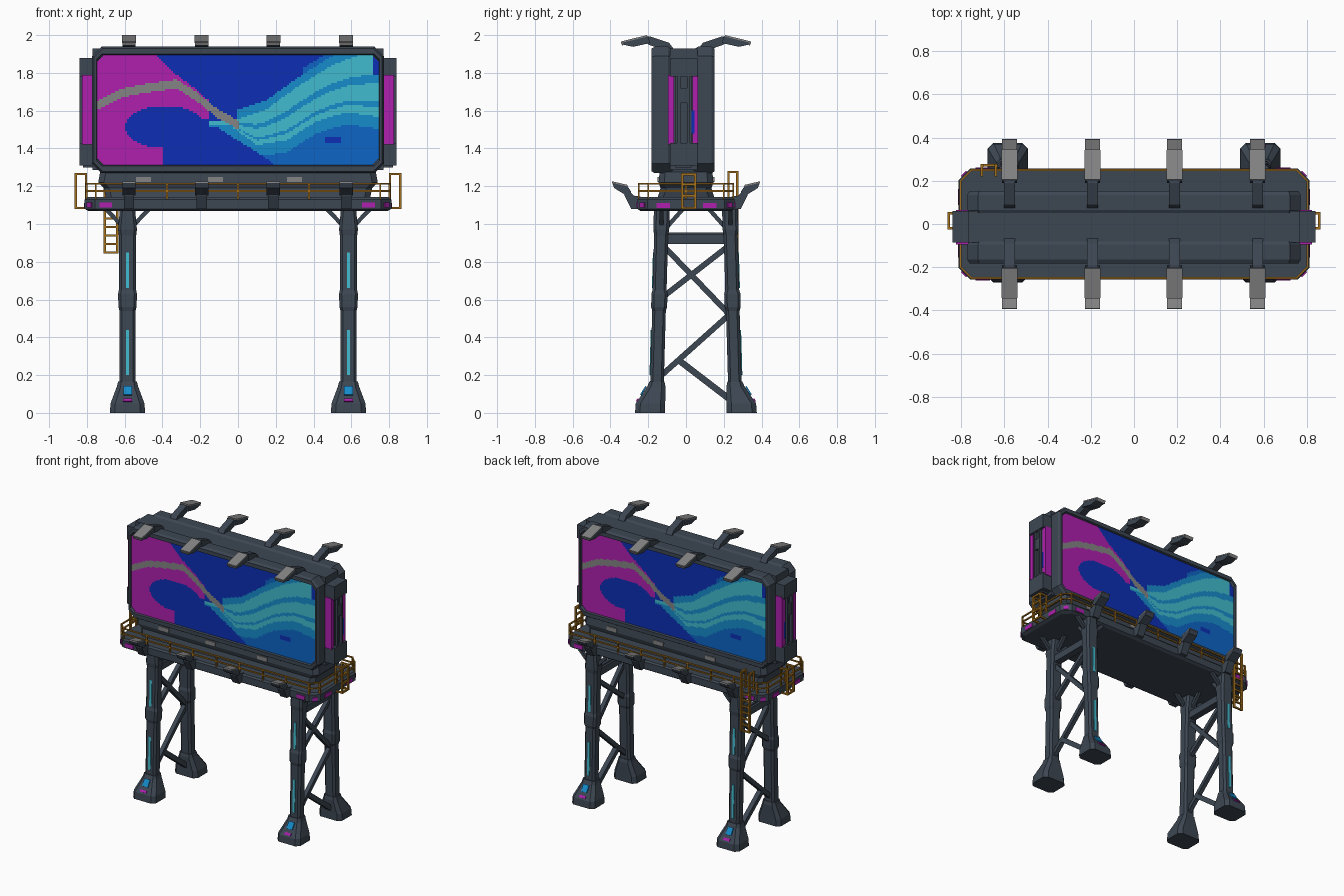
import bpy, bmesh, math
from mathutils import Vector

if "Cube" in bpy.data.objects:
    bpy.data.objects.remove(bpy.data.objects["Cube"])

def material(name, r, g, b):
    m = bpy.data.materials.new(name)
    m.diffuse_color = (r, g, b, 1)
    m.use_nodes = True
    m.node_tree.nodes["Principled BSDF"].inputs["Base Color"].default_value = m.diffuse_color
    return m

SLATE = material("slate metal", .046, .062, .085)
GREY = material("lamp grey", .23, .23, .23)
GOLD = material("railing gold", .36, .16, .012)
MAGENTA = material("magenta", .43, .014, .43)
NAVY = material("deep blue", .004, .028, .46)
AZURE = material("azure", .004, .13, .56)
CERULEAN = material("cerulean", .008, .26, .60)
TEAL = material("teal", .053, .50, .62)

# ---------- geometry helpers: each returns (verts, faces) ----------
def octagon(hx, hy, c):
    return [(hx, -hy + c), (hx, hy - c), (hx - c, hy), (-hx + c, hy),
            (-hx, hy - c), (-hx, -hy + c), (-hx + c, -hy), (hx - c, -hy)]

def skin(rings):
    n = len(rings[0])
    v = [p for r in rings for p in r]
    f = [(k * n + i, k * n + (i + 1) % n, (k + 1) * n + (i + 1) % n, (k + 1) * n + i)
         for k in range(len(rings) - 1) for i in range(n)]
    return v, f + [tuple(range(n)), tuple(range(len(v) - n, len(v)))]

def loft(sections):
    """Octagonal sections (z, cx, cy, half x, half y, corner cut)."""
    return skin([[(cx + x, cy + y, z) for x, y in octagon(hx, hy, c)]
                 for z, cx, cy, hx, hy, c in sections])

def profile_x(pts, x, w):
    """Side profile (y, z) extruded along x."""
    return skin([[(x + s * w / 2, y, z) for y, z in pts] for s in (-1, 1)])

def bar(p, q, w, t=None):
    p, q = Vector(p), Vector(q)
    t = t or w
    d = (q - p).normalized()
    side = Vector((1, 0, 0)) if abs(d.x) < .9 else Vector((0, 1, 0))
    side = (side - d * side.dot(d)).normalized()
    n = d.cross(side)
    return skin([[c + side * a * w / 2 + n * b * t / 2
                  for a, b in ((-1, -1), (1, -1), (1, 1), (-1, 1))] for c in (p, q)])

def box(x0, x1, y0, y1, z0, z1):
    return skin([[(x0, y0, z), (x1, y0, z), (x1, y1, z), (x0, y1, z)] for z in (z0, z1)])

def build(name, mat, *geoms):
    bm = bmesh.new()
    for verts, faces in geoms:
        vs = [bm.verts.new(v) for v in verts]
        for f in faces:
            bm.faces.new([vs[i] for i in f])
    bmesh.ops.recalc_face_normals(bm, faces=bm.faces)
    me = bpy.data.meshes.new(name)
    bm.to_mesh(me)
    bm.free()
    me.materials.append(mat)
    ob = bpy.data.objects.new(name, me)
    bpy.context.collection.objects.link(ob)
    return ob

YC = -.015                      # middle of the display body

# ---------- display body ----------
def frame_ring(y, hx, hz, c):
    return [(x, y, 1.604 + z) for x, z in octagon(hx, hz, c)]

for s, label in ((1, "front"), (-1, "back")):
    Y = lambda d: YC - s * d
    build(label + "_screen_frame", SLATE, skin([
        frame_ring(Y(.055), .755, .32, .04), frame_ring(Y(.08), .772, .335, .05),
        frame_ring(Y(.15), .772, .335, .05), frame_ring(Y(.167), .762, .325, .045),
        frame_ring(Y(.167), .75, .297, .03), frame_ring(Y(.150), .744, .291, .03)]))
build("display_core", SLATE, box(-.77, .77, -.085, .06, 1.285, 1.93))

# side wings with end blocks and coloured light strips
for s, label in ((1, "right"), (-1, "left")):
    lo, hi = sorted((s * .76, s * .82))
    l2, h2 = sorted((s * .76, s * .84))
    build(label + "_wing", SLATE, box(lo, hi, -.055, .03, 1.3, 1.88),
          *[box(l2, h2, -.085, .06, a, b) for a, b in ((1.31, 1.43), (1.78, 1.88))],
          box(*sorted((s * .81, s * .838)), -.045, -.03, 1.4, 1.8),
          box(*sorted((s * .81, s * .838)), .005, .02, 1.4, 1.8),
          box(*sorted((s * .81, s * .835)), -.04, .02, 1.64, 1.72))
    build(label + "_wing_lights", MAGENTA,
          *[bar((s * .796, YC + k * .064, 1.42), (s * .796, YC + k * .064, 1.79), .058, .03)
            for k in (-1, 1)])
    build(label + "_wing_accent", NAVY, box(*sorted((s * .818, s * .826)), .03, .045, 1.48, 1.6))

# ---------- picture: flowing colour regions chosen by curves ----------
def curve(u, *pts):
    for (a, b), (c, d) in zip(pts, pts[1:]):
        if u <= c:
            return b + (d - b) * max(0, u - a) / (c - a)
    return pts[-1][1]

def art(u, v):                  # u 0..282 to the right, v 0..110 downward
    ribbon = curve(u, (0, 50), (25, 38), (50, 33), (80, 29), (100, 42), (120, 58), (143, 71))
    edge = curve(u, (60, 0), (80, 20), (100, 35), (120, 53), (143, 70))
    top = curve(u, (135, 66), (170, 54), (200, 32), (235, 10), (262, 0), (282, -6))
    low = curve(u, (135, 72), (160, 90), (190, 85), (220, 66), (250, 57), (282, 62))
    deep = curve(u, (110, 66), (140, 85), (160, 97), (178, 110))
    if u < 143 and abs(v - ribbon) < 4.5:
        return 5
    if u < 112:
        blob = ((u - 68) / 40) ** 2 + ((v - 72) / 21) ** 2 < 1
        inside = (u < 60 or v > edge) and not blob and not (u > 66 and v > 64)
        return 0 if inside else 1
    if ((u - 236) / 9) ** 2 + ((v - 85) / 4) ** 2 < 1:
        return 1
    if u > 276 and v < 20:
        return 1
    if v < top:
        return 3 if u > 140 and v > top - 9 else (2 if u > 205 and v > top - 15 else 1)
    if v < low:
        f = (v - top) / (low - top)
        return 3 if .36 < f < .5 or .78 < f < .86 else 4
    if u > 178 or v < deep:
        return 3 if v < low + 12 else 2
    return 1

NU, NV, HX, HZ = 141, 55, .746, .292
for s, label in ((1, "front"), (-1, "back")):
    verts = [(s * (-HX + 2 * HX * i / NU), YC - s * .155, 1.604 + HZ - 2 * HZ * j / NV)
             for j in range(NV + 1) for i in range(NU + 1)]
    faces, cols = [], []
    for j in range(NV):
        for i in range(NU):
            if min(i, NU - 1 - i) + min(j, NV - 1 - j) < 3:   # clipped corners
                continue
            a = j * (NU + 1) + i
            faces.append((a, a + NU + 1, a + NU + 2, a + 1))
            cols.append(art((i + .5) * 2, (j + .5) * 2))
    me = bpy.data.meshes.new(label + "_picture")
    me.from_pydata(verts, [], faces)
    for m in (MAGENTA, NAVY, AZURE, CERULEAN, TEAL, GREY):
        me.materials.append(m)
    for p, c in zip(me.polygons, cols):
        p.material_index = c
    bpy.context.collection.objects.link(bpy.data.objects.new(label + "_picture", me))

# ---------- platform and neck ----------
build("platform", SLATE, loft([(1.068, 0, 0, .79, .24, .05), (1.08, 0, 0, .812, .258, .055),
                               (1.13, 0, 0, .812, .258, .055), (1.142, 0, 0, .80, .248, .05)]))
build("neck", SLATE, loft([(1.14, 0, 0, .70, .15, .03), (1.19, 0, 0, .71, .135, .03),
                           (1.22, 0, 0, .74, .145, .03), (1.275, 0, 0, .73, .14, .03),
                           (1.29, 0, 0, .70, .12, .03)]))
build("neck_panels", GREY, *[box(s * x - .04, s * x + .04, min(s * -.143, s * -.15),
                                 max(s * -.143, s * -.15), 1.222, 1.25)
                             for s in (1, -1) for x in (-.5, -.12, .3)])
build("platform_lights", MAGENTA,
      *[box(x - .034, x + .034, *sorted((s * .255, s * .262)), 1.088, 1.115)
        for s in (1, -1) for x in (-.7, .69)],
      *[box(*sorted((s * .809, s * .816)), y - .036, y + .036, 1.085, 1.112)
        for s in (1, -1) for y in (-.12, .125)],
      *[bar((s * .798, k * .219, 1.1), (s * .775, k * .244, 1.1), .01, .025)
        for s in (1, -1) for k in (1, -1)])

# ---------- lamps, four per edge, above and below ----------
for s, label in ((-1, "front"), (1, "back")):
    P = lambda *pts: [(s * y, z) for y, z in pts]
    for i, x in enumerate((-.577, -.192, .187, .573)):
        build(f"{label}_upper_lamp_{i}", SLATE,
              profile_x(P((.34, 1.965), (.335, 1.95), (.28, 1.938), (.19, 1.958), (.2, 1.992)), x, .07),
              profile_x(P((.23, 1.99), (.19, 1.993), (.09, 1.96), (.06, 1.92), (.13, 1.925),
                          (.2, 1.95)), x, .05))
        build(f"{label}_upper_lamp_shade_{i}", GREY,
              bar((x, s * .342, 1.963), (x, s * .205, 1.996), .074, .008),
              bar((x, s * .342, 1.963), (x, s * .335, 1.945), .07, .006))
        build(f"{label}_lower_lamp_{i}", SLATE,
              profile_x(P((.392, 1.22), (.38, 1.19), (.315, 1.15), (.29, 1.17), (.31, 1.2)), x, .07),
              profile_x(P((.32, 1.19), (.325, 1.15), (.29, 1.08), (.24, 1.08), (.24, 1.145),
                          (.275, 1.15)), x, .055))
        build(f"{label}_lower_lamp_lens_{i}", GREY,
              bar((x, s * .392, 1.222), (x, s * .31, 1.203), .07, .008))

# ---------- legs: one pair per side, back leg mirrors the front ----------
LX = .585
for sx, side in ((-1, "left"), (1, "right")):
    x = sx * LX
    for s, label in ((1, "front"), (-1, "back")):
        Y = lambda y: y if s == 1 else .105 - y
        leg = lambda z: Y(-.158 + .028 * z)
        n = f"{label}_{side}_"
        build(n + "foot", SLATE, loft([(0, x, Y(-.19), .093, .08, .025), (.05, x, Y(-.188), .09, .078, .025),
                                       (.14, x, Y(-.157), .056, .048, .02), (.165, x, Y(-.154), .05, .04, .015)]))
        build(n + "leg", SLATE, loft([(.1, x, leg(.1), .042, .036, .014), (.54, x, leg(.54), .042, .036, .014),
                                      (.56, x, leg(.56), .048, .042, .014), (.63, x, leg(.63), .05, .043, .014),
                                      (.65, x, leg(.65), .046, .037, .014), (.94, x, leg(.94), .046, .037, .014),
                                      (.97, x, leg(.97), .05, .042, .014), (1.08, x, leg(1.08), .04, .042, .014)]))
        build(n + "leg_gussets", SLATE,
              *[bar((x, leg(1), .96), (x + k * .11, leg(1), 1.075), .022) for k in (-1, 1)],
              bar((x, leg(.95), .95), (x, Y(-.02), 1.075), .022))
        off = -.037 * s
        build(n + "light_strip", TEAL, *[bar((x, leg(a) + off, a), (x, leg(b) + off, b), .018, .008)
                                         for a, b in ((.2, .44), (.66, .85))])
        build(n + "foot_plate", CERULEAN, bar((x, Y(-.240), .095), (x, Y(-.212), .14), .045, .008))
        build(n + "foot_mark", MAGENTA, bar((x, Y(-.262), .06), (x, Y(-.253), .075), .05, .008))
    # side lattice
    brace = lambda y0, z0, y1, z1, w=.03: bar((x, y0, z0), (x, y1, z1), w)
    build(side + "_lattice", SLATE, brace(-.13, .92, .23, .92, .05), brace(-.12, .885, .24, .51),
          brace(-.14, .60, .22, .88), brace(-.14, .19, .24, .53), brace(-.04, .28, .26, .05, .034),
          brace(-.11, .945, .21, .945, .02))

# ---------- railings ----------
corners = octagon(.803, .25, .05)
rails = []
for (ax, ay), (bx, by) in zip(corners, corners[1:] + corners[:1]):
    rails += [bar((ax, ay, z), (bx, by, z), .009) for z in (1.175, 1.213)]
    count = max(1, round(math.hypot(bx - ax, by - ay) / .19))
    rails += [bar((ax + (bx - ax) * k / count, ay + (by - ay) * k / count, 1.13),
                  (ax + (bx - ax) * k / count, ay + (by - ay) * k / count, 1.217), .01)
              for k in range(count)]
build("railing", GOLD, *rails)
for s, side, top in ((-1, "left", 1.27), (1, "right", 1.27)):
    hoop = []
    for y in (-.02, .05):
        hoop += [bar((s * .858, y, 1.08), (s * .858, y, top), .013),
                 bar((s * .80, y, top - .006), (s * .862, y, top - .006), .011),
                 bar((s * .80, y, 1.085), (s * .862, y, 1.085), .011),
                 bar((s * .805, y, 1.13), (s * .805, y, top), .011)]
    hoop += [bar((s * .858, -.02, z), (s * .858, .05, z), .012) for z in (1.085, 1.15, 1.21, top - .006)]
    build(side + "_end_hoop", GOLD, *hoop)

# ---------- ladder on the back left corner ----------
ladder = [bar((x, .272, .845), (x, .272, 1.28), .014) for x in (-.705, -.64)]
ladder += [bar((x, .272, 1.275), (x, .225, 1.275), .012) for x in (-.705, -.64)]
ladder += [bar((x, .225, 1.14), (x, .225, 1.28), .012) for x in (-.705, -.64)]
ladder += [bar((-.71, .272, .85 + k * .045), (-.635, .272, .85 + k * .045), .011) for k in range(7)]
build("ladder", GOLD, *ladder)
